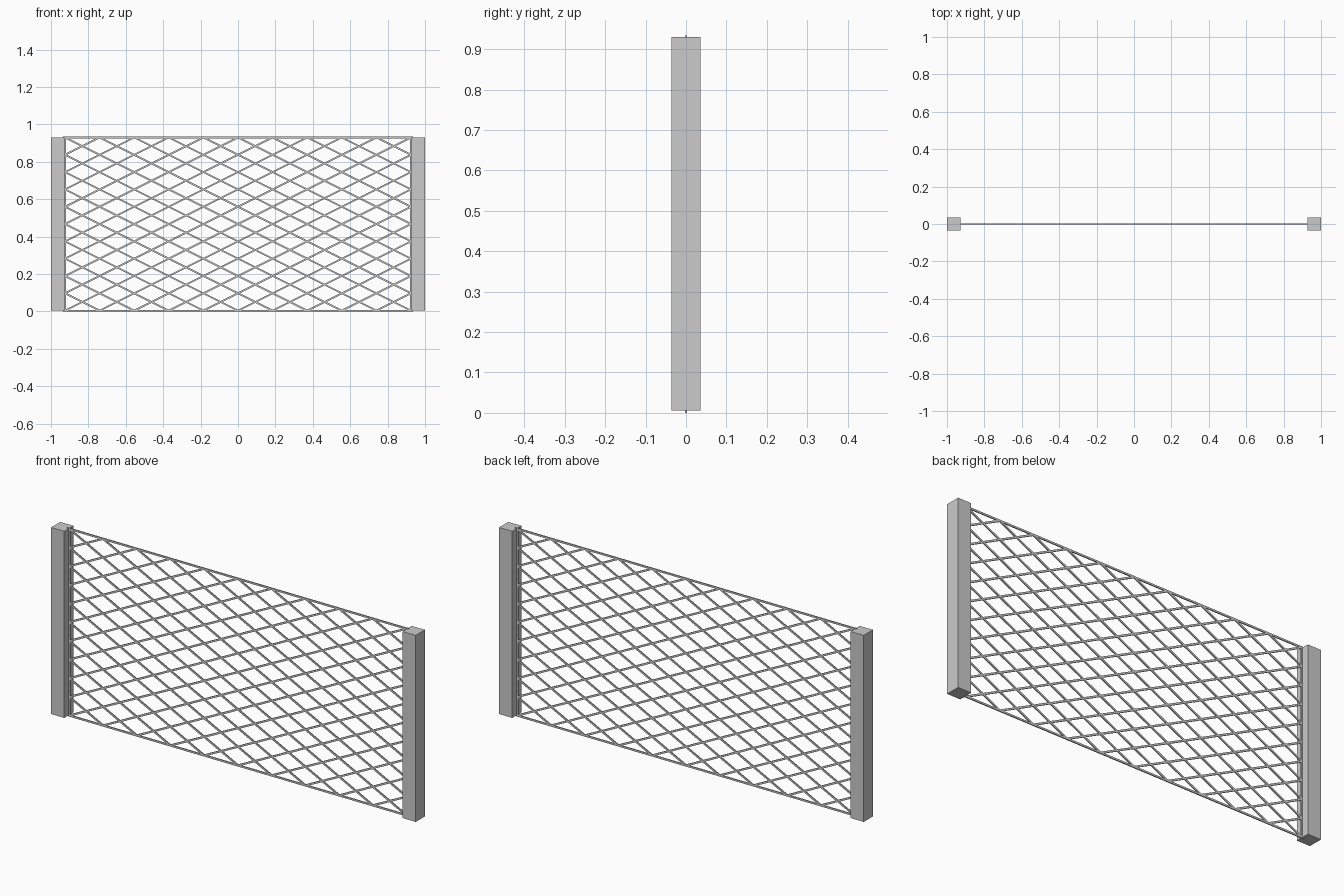
import bpy, bmesh
from mathutils import Vector, Matrix

if "Cube" in bpy.data.objects:
    bpy.data.objects.remove(bpy.data.objects["Cube"])

HALF, BOT, TOP = 0.925, 0.0045, 0.93   # mesh panel limits
N = 10
DX, DZ = 2 * HALF / N, (TOP - BOT) / N


def make_object(name, bm):
    me = bpy.data.meshes.new(name)
    bm.to_mesh(me)
    bm.free()
    ob = bpy.data.objects.new(name, me)
    bpy.context.collection.objects.link(ob)
    return ob


def add_wire(bm, a, b, width=0.009, depth=0.005):
    """Flat square-edged strip between two (x, z) points."""
    a, b = Vector((a[0], 0, a[1])), Vector((b[0], 0, b[1]))
    d = (b - a).normalized()
    side = d.cross(Vector((0, 1, 0)))
    rot = Matrix((side, d.cross(side), d)).transposed().to_4x4()
    m = Matrix.Translation((a + b) / 2) @ rot @ Matrix.Diagonal((width, depth, (b - a).length, 1))
    bmesh.ops.create_cube(bm, size=1, matrix=m)


# Square end posts
for name, s in (("left_post", -1), ("right_post", 1)):
    bm = bmesh.new()
    bmesh.ops.create_cube(bm, size=1, matrix=Matrix.Translation((s * 0.964, 0, 0.468))
                          @ Matrix.Diagonal((0.072, 0.072, 0.925, 1)))
    make_object(name, bm)

# Border wires around the mesh
bm = bmesh.new()
for z in (BOT, TOP):
    add_wire(bm, (-HALF - 0.01, z), (HALF + 0.01, z))
for x in (-HALF, HALF):
    add_wire(bm, (x, BOT), (x, TOP))
make_object("border_wires", bm)

# Diagonal wires, both directions, clipped to the panel
bm = bmesh.new()
for k in range(-N + 1, N):
    i0, i1 = max(0, k), min(N, N + k)
    for s in (-1, 1):
        a = (s * (i0 * DX - HALF), BOT + (i0 - k) * DZ)
        b = (s * (i1 * DX - HALF), BOT + (i1 - k) * DZ)
        add_wire(bm, a, b)
make_object("diagonal_wires", bm)
